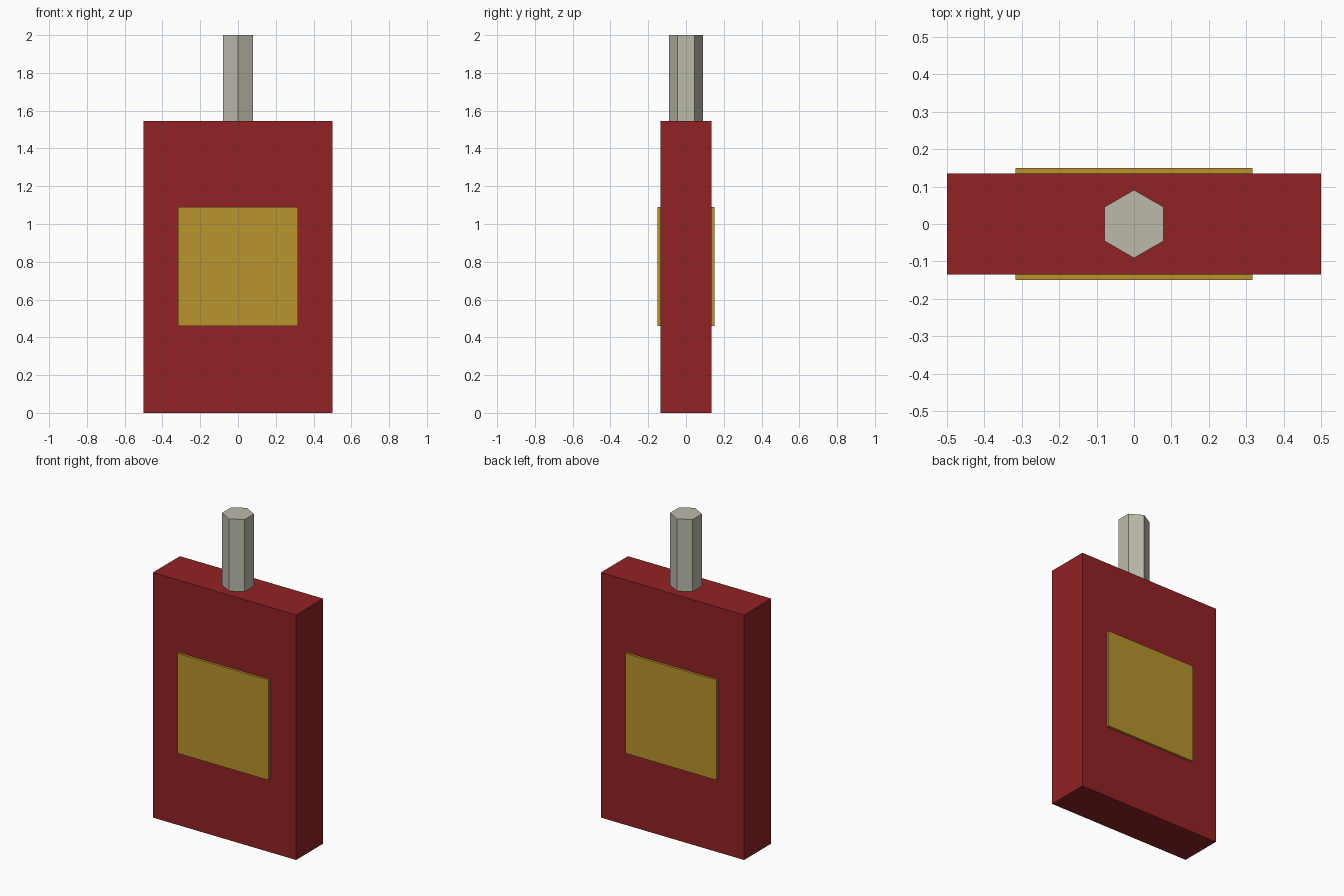
import bpy
import math

if "Cube" in bpy.data.objects:
    bpy.data.objects.remove(bpy.data.objects["Cube"], do_unlink=True)


def make_material(name, rgb):
    mat = bpy.data.materials.new(name)
    mat.use_nodes = True
    color = (*rgb, 1.0)
    mat.diffuse_color = color
    mat.node_tree.nodes["Principled BSDF"].inputs["Base Color"].default_value = color
    return mat


def finish(name, mat):
    obj = bpy.context.object
    obj.name = obj.data.name = name
    obj.data.materials.append(mat)
    return obj


def box(name, center, size, mat):
    bpy.ops.mesh.primitive_cube_add(size=1, location=center)
    obj = finish(name, mat)
    obj.scale = size
    bpy.ops.object.transform_apply(location=False, rotation=False, scale=True)
    return obj


red = make_material("dark red", (0.283, 0.016, 0.018))
gold = make_material("gold", (0.479, 0.292, 0.026))
grey = make_material("warm grey", (0.503, 0.491, 0.402))

BODY_HEIGHT = 1.545
BODY_DEPTH = 0.27
PLATE_DEPTH = 0.015

# Flat rectangular body
box("body", (0, 0, BODY_HEIGHT / 2), (1, BODY_DEPTH, BODY_HEIGHT), red)

# Raised square plates on both broad faces
for name, side in (("front_plate", -1), ("back_plate", 1)):
    y = side * (BODY_DEPTH + PLATE_DEPTH) / 2
    box(name, (0, y, 0.775), (0.634, PLATE_DEPTH, 0.63), gold)

# Hexagonal post with corners toward front and back
post_height = 2 - BODY_HEIGHT
bpy.ops.mesh.primitive_cylinder_add(
    vertices=6, radius=0.091, depth=post_height,
    location=(0, 0, BODY_HEIGHT + post_height / 2))
finish("post", grey)
